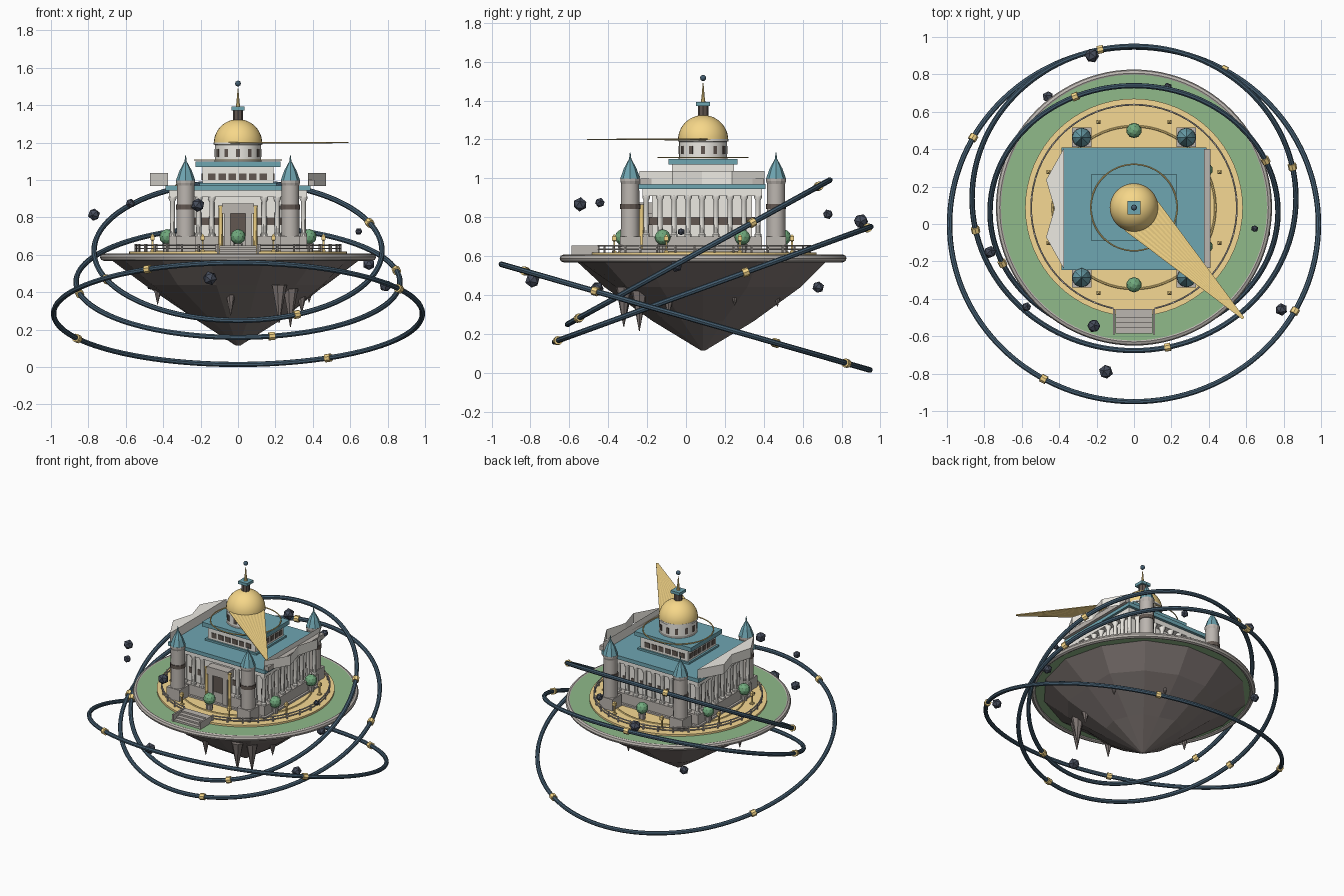
import bpy, bmesh, math, random
from math import sin, cos, pi, radians
from mathutils import Vector, Matrix

if "Cube" in bpy.data.objects:
    bpy.data.objects.remove(bpy.data.objects["Cube"])
random.seed(4)
CY = 0.088  # island axis in y

def mat(name, r, g, b):
    m = bpy.data.materials.new(name)
    m.diffuse_color = (*[(c / 255) ** 2.2 for c in (r, g, b)], 1)
    m.use_nodes = True
    m.node_tree.nodes["Principled BSDF"].inputs["Base Color"].default_value = m.diffuse_color
    return m
STONE = mat("stone", 186, 180, 174); PALE = mat("pale_stone", 236, 233, 226)
ROCK = mat("rock", 126, 117, 114); DARK = mat("dark", 98, 88, 82)
GREEN = mat("grass", 142, 184, 136); BUSH = mat("bush", 112, 168, 124)
SAND = mat("sand", 246, 216, 146); GOLD = mat("gold", 246, 214, 136)
TEAL = mat("teal", 110, 164, 176); NAVY = mat("navy", 70, 94, 112); ORE = mat("ore", 72, 78, 92)

def finish(name, bm, m, smooth=False):
    bmesh.ops.recalc_face_normals(bm, faces=bm.faces)
    me = bpy.data.meshes.new(name)
    bm.to_mesh(me); bm.free()
    o = bpy.data.objects.new(name, me)
    bpy.context.collection.objects.link(o)
    me.materials.append(m)
    if smooth:
        for p in me.polygons: p.use_smooth = True
        me.set_sharp_from_angle(angle=radians(35))
    return o

def add_box(bm, x0, x1, y0, y1, z0, z1):
    M = Matrix.Translation(((x0+x1)/2, (y0+y1)/2, (z0+z1)/2)) @ Matrix.Diagonal((x1-x0, y1-y0, z1-z0, 1))
    bmesh.ops.create_cube(bm, size=1, matrix=M)

def boxes(name, lst, m):
    bm = bmesh.new()
    for b in lst: add_box(bm, *b)
    return finish(name, bm, m)

def add_lathe(bm, prof, n, x=0, y=0, a0=0.0):
    rings = [[bm.verts.new((x + r*cos(a0+2*pi*i/n), y + r*sin(a0+2*pi*i/n), z)) for i in range(n)] for r, z in prof]
    for a, b in zip(rings, rings[1:]):
        for i in range(n):
            bm.faces.new((a[i], a[(i+1) % n], b[(i+1) % n], b[i]))
    bm.faces.new(rings[0]); bm.faces.new(rings[-1])

def lathes(name, prof, n, spots, m, smooth=False, a0=0.0):
    bm = bmesh.new()
    for x, y in spots: add_lathe(bm, prof, n, x, y, a0)
    return finish(name, bm, m, smooth)

def torus(name, R, r, M, m, n=96, k=8, start=0.0, end=2*pi):
    bm = bmesh.new()
    cnt = n if end - start > 6.28 else n + 1
    rings = []
    for i in range(cnt):
        a = start + (end-start)*i/n
        rings.append([bm.verts.new(M @ Vector(((R+r*cos(t))*cos(a), (R+r*cos(t))*sin(a), r*sin(t))))
                      for t in [2*pi*j/k for j in range(k)]])
    for i in range(n):
        A, B = rings[i], rings[(i+1) % cnt]
        for j in range(k): bm.faces.new((A[j], B[j], B[(j+1) % k], A[(j+1) % k]))
    return finish(name, bm, m, True)

def at(x, y, z): return Matrix.Translation((x, y, z))
C = [(0, CY)]

# floating island
lathes("grass_disc", [(.715, .58), (.715, .605)], 64, C, GREEN)
torus("island_rim", .718, .02, at(0, CY, .588), STONE)
lathes("plaza", [(.582, .60), (.582, .618)], 64, C, SAND)
torus("plaza_inlay", .435, .006, at(0, CY, .618), GOLD, 64, 6)
bm = bmesh.new()
add_lathe(bm, [(.70, .582), (.49, .44), (.25, .265), (.012, .115)], 14, 0, CY)
for v in bm.verts:
    if v.co.z > .2:
        s = random.uniform(.93, 1.0) if v.co.z > .5 else random.uniform(.92, 1.08)
        v.co.x *= s; v.co.y = CY + (v.co.y-CY)*s
finish("island_rock", bm, ROCK)
bm = bmesh.new()
for x, y, r, top, tip in [(.28, -.24, .042, .42, .215), (-.04, -.31, .04, .45, .275), (.34, -.09, .042, .44, .29),
                          (-.43, 0, .042, .50, .335), (.0, .46, .042, .49, .345), (.22, -.32, .042, .44, .235),
                          (.13, .47, .042, .48, .34), (.38, .25, .042, .48, .345)]:
    add_lathe(bm, [(r, top), (.002, tip)], 7, x, y)
finish("stalactites", bm, ROCK)

# railing with a gap for the stairs
gap = radians(12)
for nm, z in (("rail_top", .652), ("rail_low", .634)):
    torus(nm, .55, .0045, at(0, CY, z), STONE, 64, 6, -pi/2+gap, 1.5*pi-gap)
N = 32
lathes("rail_posts", [(.006, .61), (.006, .658)], 6,
       [(.55*cos(a), CY+.55*sin(a)) for a in [-pi/2+gap+(2*pi-2*gap)*i/N for i in range(N+1)]], STONE)
lamps = [(.495*cos(a), CY+.495*sin(a)) for a in [pi/8+pi/4*i for i in range(8)]]
lathes("lamp_posts", [(.016, .615), (.016, .625), (.006, .63), (.006, .675), (.015, .68), (.015, .70), (.002, .712)], 4, lamps, GOLD, a0=pi/4)

# entrance stairs
st = [(-.10, .10, -.585+.028*i, -.455, .60, .618+.011*i) for i in range(4)]
boxes("entrance_stairs", st + [(s*.107-.006, s*.107+.006, -.59, -.455, .60, .655) for s in (-1, 1)], STONE)

# main hall
y0, y1 = -.24, .405
boxes("hall_plinth", [(-.385, .385, y0, y1, .61, .63), (-.37, .37, y0+.015, y1-.015, .63, .70)], STONE)
boxes("hall_walls", [(-.32, .32, y0+.065, y1-.065, .70, .93)], PALE)
boxes("hall_entablature", [(-.37, .37, y0+.015, y1-.015, .91, .945)], PALE)
boxes("hall_roof", [(-.388, .388, y0-.005, y1+.005, .945, .972)], TEAL)
ys = [y0+.035 + (y1-y0-.07)*i/8 for i in range(9)]
xs = [-.35+.7*i/10 for i in range(11)]
cols = [(s*.35, y) for s in (-1, 1) for y in ys]
cols += [(x, y1-.035) for x in xs[1:-1]] + [(x, y0+.035) for x in xs[1:-1] if abs(x) > .1]
lathes("hall_columns", [(.019, .70), (.019, .712), (.0145, .718), (.013, .885), (.021, .90), (.021, .912)], 10, cols, PALE, True)
win = []
for a, b in zip(ys, ys[1:]):
    m_ = (a+b)/2
    if y0+.07 < m_ < y1-.07:
        win += [(s*.322-.004, s*.322+.004, m_-.022, m_+.022, .76, .80) for s in (-1, 1)]
for a, b in zip(xs, xs[1:]):
    m_ = (a+b)/2
    if abs(m_) < .3:
        win.append((m_-.022, m_+.022, y1-.068, y1-.06, .76, .80))
        if abs(m_) > .1: win.append((m_-.022, m_+.022, y0+.06, y0+.068, .76, .80))
boxes("hall_windows", win, DARK)

# front portal
boxes("portal", [(-.075, -.04, -.235, -.17, .61, .86), (.04, .075, -.235, -.17, .61, .86), (-.085, .085, -.238, -.17, .82, .875)], STONE)
boxes("portal_door", [(-.04, .04, -.222, -.18, .63, .82)], DARK)
lathes("portal_columns", [(.013, .63), (.011, .64), (.011, .85), (.015, .865)], 10, [(-.092, -.228), (.092, -.228)], GOLD, True)

# side pediment slabs: the left is solid, the right is an open frame
for s, nm in ((-1, "left"), (1, "right")):
    bm = bmesh.new()
    pts = [(.375, y0), (.47, -.07), (.425, .083), (.47, .236), (.375, y1)]
    f = bm.faces.new([bm.verts.new((s*x, y, .967)) for x, y in pts])
    r = bmesh.ops.extrude_face_region(bm, geom=[f])
    for v in r["geom"]:
        if isinstance(v, bmesh.types.BMVert): v.co.z = 1.037
    if s > 0:
        bm.normal_update()
        bmesh.ops.delete(bm, geom=[q for q in bm.faces if abs(q.normal.z) > .9], context='FACES_ONLY')
    finish(nm + "_pediment", bm, PALE)
boxes("right_pediment_base", [(.375, .41, y0+.005, y1-.005, .967, 1.0)], STONE)

# upper tier
boxes("upper_tier", [(-.19, .19, CY-.16, CY+.16, .97, 1.075)], PALE)
boxes("upper_cap", [(-.226, .226, CY-.178, CY+.178, 1.07, 1.1), (-.205, .205, CY-.172, CY+.172, .97, .985)], TEAL)
uw = [(-.16+.055*i, -.12+.055*i, CY+s*.16-.004, CY+s*.16+.004, 1.0, 1.035) for i in range(6) for s in (-1, 1)]
uw += [(s*.19-.004, s*.19+.004, CY-.14+.05*i, CY-.105+.05*i, 1.0, 1.035) for i in range(6) for s in (-1, 1)]
boxes("upper_windows", uw, DARK)
torus("terrace_ring", .231, .004, at(0, CY, 1.107), GOLD, 64, 6)

# dome, lantern and finial
lathes("dome_drum", [(.126, 1.095), (.126, 1.105), (.123, 1.107), (.123, 1.188), (.13, 1.19), (.13, 1.202)], 32, C, PALE, True)
bm = bmesh.new()
for i in range(12):
    M = at(0, CY, 1.145) @ Matrix.Rotation(i*pi/6, 4, 'Z') @ at(.122, 0, 0) @ Matrix.Diagonal((.008, .02, .042, 1))
    bmesh.ops.create_cube(bm, size=1, matrix=M)
finish("drum_windows", bm, DARK)
lathes("dome", [(.129*cos(t), 1.198+.127*sin(t)) for t in [pi/2*i/12*.985 for i in range(13)]], 32, C, GOLD, True)
lathes("lantern", [(.027, 1.315), (.027, 1.372)], 8, C, DARK)
boxes("lantern_cap", [(-.036, .036, CY-.036, CY+.036, 1.372, 1.392)], TEAL)
lathes("spire", [(.012, 1.39), (.008, 1.42), (.002, 1.49)], 8, C, GOLD)
bm = bmesh.new()
bmesh.ops.create_icosphere(bm, subdivisions=2, radius=.016, matrix=at(0, CY, 1.516))
finish("finial_ball", bm, NAVY, True)

# pleated golden fan from dome to its far point
bm = bmesh.new()
A, B = Vector((-.05, -.035)), Vector((.125, .125))
P, Q = Vector((.58, -.51)), Vector((.59, -.50))
near = [[], []]; far = [[], []]
for k, top in enumerate((1, -1)):
    for i in range(21):
        h = 1.2 + top*(.0045 if i % 2 else .002)
        near[k].append(bm.verts.new((*A.lerp(B, i/20), h)))
        far[k].append(bm.verts.new((*P.lerp(Q, i/20), 1.2 + top*.003)))
    for i in range(20): bm.faces.new((near[k][i], near[k][i+1], far[k][i+1], far[k][i]))
for i in (0, 20): bm.faces.new((near[0][i], far[0][i], far[1][i], near[1][i]))
for i in range(20): bm.faces.new((far[0][i], far[0][i+1], far[1][i+1], far[1][i]))
finish("golden_fan", bm, GOLD)

# corner towers
T = [(sx*.28, CY+sy*.375) for sx in (-1, 1) for sy in (-1, 1)]
boxes("tower_bases", [(x-.052, x+.052, y-.052, y+.052, .61, .70) for x, y in T], STONE)
lathes("tower_shafts", [(.049, .70), (.046, .99)], 12, T, STONE, True)
lathes("tower_bands", [(.052, .842), (.052, .868)], 12, T, DARK)
lathes("tower_eaves", [(.046, .97), (.051, .985), (.051, .998)], 12, T, STONE)
lathes("tower_roofs", [(.052, .997), (.033, 1.05), (.006, 1.10), (.002, 1.132)], 8, T, TEAL)

# round shrubs
S = [(0, .50), (0, -.325)] + [(s*.38, y) for s in (-1, 1) for y in (.29, -.12)]
lathes("shrub_pots", [(.02, .615), (.026, .66)], 8, S, STONE)
bm = bmesh.new()
for x, y in S: bmesh.ops.create_icosphere(bm, subdivisions=2, radius=.041, matrix=at(x, y, .697))
finish("shrubs", bm, BUSH)

# orbit rings with clasps
for nm, R, cy, cz, tilt, ph in (("outer", .986, -.002, .286, -16, 60.7), ("middle", .866, .137, .455, 20, 12), ("inner", .77, .065, .62, 28.8, 24)):
    M = at(0, cy, cz) @ Matrix.Rotation(radians(tilt), 4, 'X')
    torus(nm + "_ring", R, .0145, M, NAVY, 128)
    bm = bmesh.new()
    for i in range(4):
        K = M @ Matrix.Rotation(radians(ph+90*i), 4, 'Z') @ at(R, 0, 0) @ Matrix.Rotation(pi/2, 4, 'X')
        bmesh.ops.create_cone(bm, cap_ends=True, segments=8, radius1=.023, radius2=.023, depth=.032, matrix=K)
    finish(nm + "_ring_clasps", bm, GOLD)

# drifting rocks
bm = bmesh.new()
for x, y, z, r in [(-.77, -.15, .815, .034), (-.575, -.443, .875, .026), (-.215, -.545, .866, .037), (-.15, -.79, .475, .039),
                   (.645, -.025, .725, .02), (.70, -.05, .55, .033), (.788, -.457, .435, .034), (-.225, .90, .78, .039),
                   (-.46, .68, .44, .031), (.18, .73, .815, .026)]:
    M = at(x, y, z) @ Matrix.Rotation(random.uniform(0, 3), 4, 'Z') @ Matrix.Rotation(random.uniform(0, 3), 4, 'X')
    bmesh.ops.create_icosphere(bm, subdivisions=1, radius=r, matrix=M)
finish("drifting_rocks", bm, ORE)
